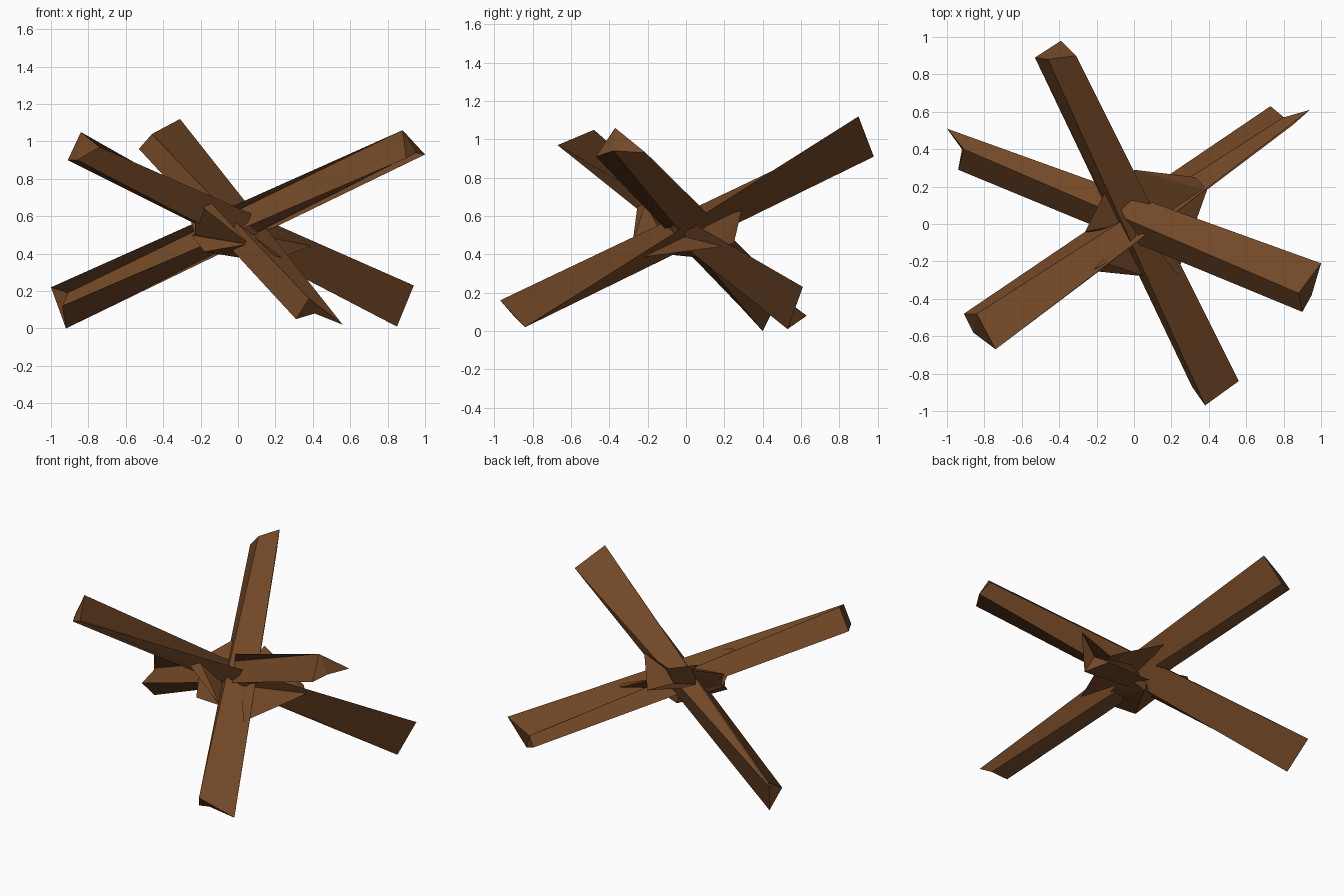
import bpy, bmesh

if "Cube" in bpy.data.objects:
    bpy.data.objects.remove(bpy.data.objects["Cube"])

rust = bpy.data.materials.new("rusty_steel")
rust.diffuse_color = (0.17, 0.065, 0.02, 1)
rust.use_nodes = True
rust.node_tree.nodes["Principled BSDF"].inputs["Base Color"].default_value = rust.diffuse_color


def finish(name, bm):
    bmesh.ops.recalc_face_normals(bm, faces=bm.faces[:])
    me = bpy.data.meshes.new(name)
    bm.to_mesh(me)
    bm.free()
    me.materials.append(rust)
    bpy.context.collection.objects.link(bpy.data.objects.new(name, me))


def beam(name, start, end):
    """Angle iron: four-point section (tip, ridge, tip, inner edge) at each end."""
    bm = bmesh.new()
    a = [bm.verts.new(p) for p in start]
    b = [bm.verts.new(p) for p in end]
    for i in range(4):
        j = (i + 1) % 4
        bm.faces.new((a[i], a[j], b[j], b[i]))
    for r in (a, b):
        # split along ridge and inner edge so the concave ends cap cleanly
        bm.faces.new((r[0], r[1], r[3]))
        bm.faces.new((r[1], r[2], r[3]))
    finish(name, bm)


def gusset(name, points):
    bm = bmesh.new()
    for p in points:
        bm.verts.new(p)
    bmesh.ops.convex_hull(bm, input=bm.verts[:])
    loose = [v for v in bm.verts if not v.link_faces]
    bmesh.ops.delete(bm, geom=loose, context='VERTS')
    finish(name, bm)


# Three crossing beams
beam("beam_left_low_right_high",
     [(-1, .51, .22), (-.91, .40, .19), (-.94, .29, .12), (-.92, .40, .0)],
     [(1, -.21, .93), (.88, -.37, 1.06), (.90, -.47, .91), (.95, -.38, .94)])
beam("beam_left_high_right_low",
     [(-.91, -.48, .90), (-.84, -.48, 1.05), (-.74, -.67, .97), (-.86, -.58, .90)],
     [(.73, .63, .08), (.80, .57, .12), (.94, .61, .23), (.85, .53, .01)])
beam("beam_back_high_front_low",
     [(-.53, .89, .96), (-.46, .88, 1.04), (-.31, .90, 1.12), (-.39, .98, .91)],
     [(.31, -.87, .05), (.38, -.97, .16), (.56, -.84, .02), (.41, -.90, .08)])

# Gusset plates around the crossing
gusset("gusset_right", [(.33, .25, .46), (.39, .18, .44), (.23, -.27, .38),
                        (0, .29, .63), (.02, .0, .54), (.05, .0, .43)])
gusset("gusset_bottom", [(-.25, -.07, .50), (-.18, -.2, .41), (.05, -.28, .45),
                         (0, .1, .38), (.2, .1, .45), (-.05, .1, .52)])
# Sloping plate over the front beam, emerging from under the left beam
gusset("gusset_front", [(-.23, -.25, .68), (-.15, -.21, .68), (.06, -.28, .45),
                        (-.23, -.08, .50), (0, -.1, .48)])
gusset("gusset_left", [(-.26, -.04, .60), (-.15, .18, .68), (-.23, -.06, .50),
                       (-.08, .08, .48), (-.05, .0, .6)])
